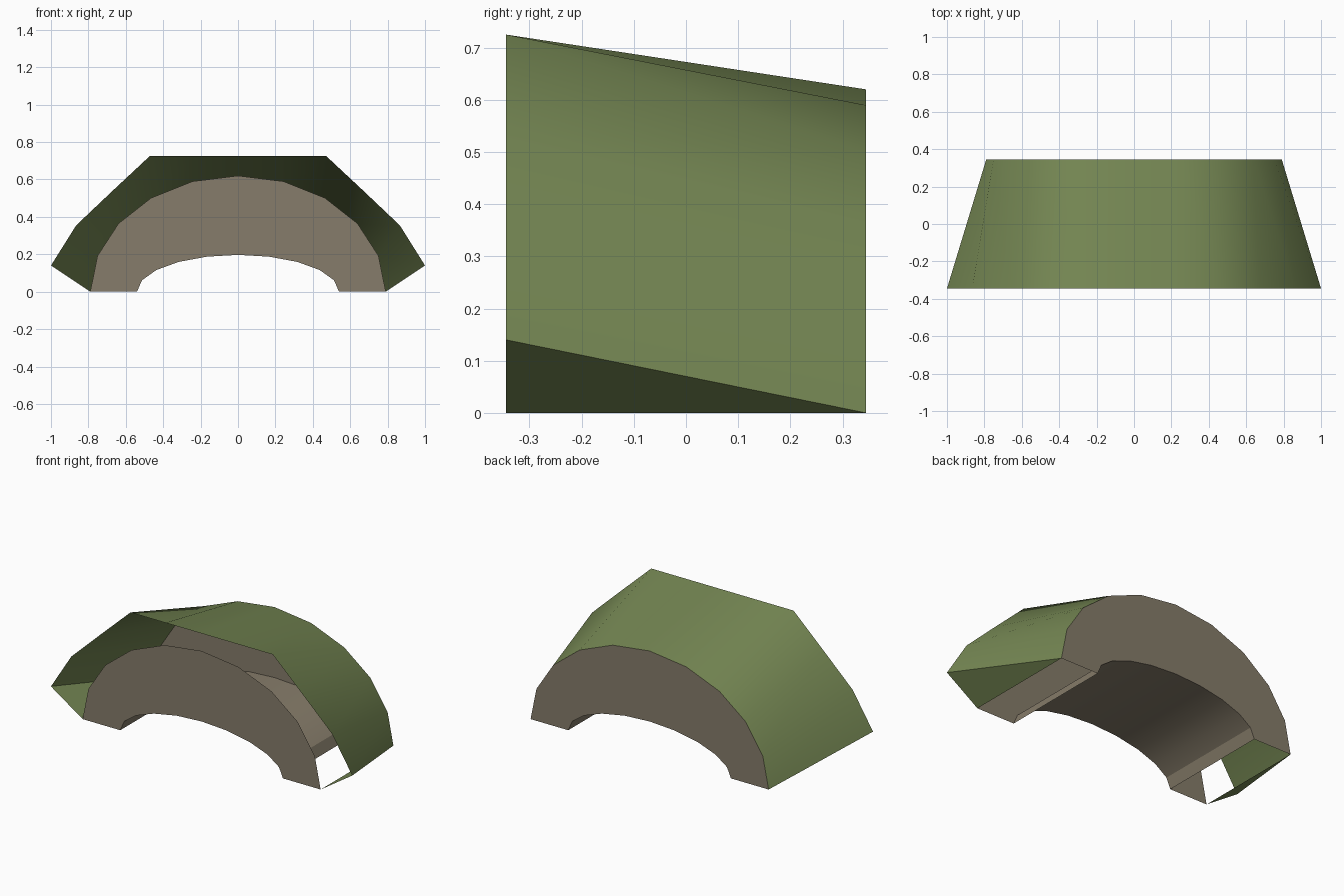
import bpy, math

if "Cube" in bpy.data.objects:
    bpy.data.objects.remove(bpy.data.objects["Cube"])

D = 0.345      # half depth
STEPS = 10     # segments around the half arch


def material(name, rgb):
    m = bpy.data.materials.new(name)
    m.diffuse_color = (*rgb, 1)
    m.use_nodes = True
    m.node_tree.nodes["Principled BSDF"].inputs["Base Color"].default_value = m.diffuse_color
    return m


green = material("olive_green", (0.18, 0.245, 0.088))
brown = material("stone_brown", (0.24, 0.203, 0.145))


def half_ellipse(a, b, y):
    """Arch profile running from the right foot to the left foot."""
    return [(a * math.cos(math.pi * i / STEPS), y, b * math.sin(math.pi * i / STEPS))
            for i in range(STEPS + 1)]


def loft(name, first, second, mat, extra=(), smooth=False):
    """Strip of quads between two profiles, plus optional extra faces."""
    n = len(first)
    faces = [(i, i + 1, n + i + 1, n + i) for i in range(n - 1)] + list(extra)
    mesh = bpy.data.meshes.new(name)
    mesh.from_pydata(first + second, [], faces)
    mesh.materials.append(mat)
    ob = bpy.data.objects.new(name, mesh)
    bpy.context.collection.objects.link(ob)
    if smooth:
        bpy.ops.object.select_all(action='DESELECT')
        ob.select_set(True)
        bpy.context.view_layer.objects.active = ob
        bpy.ops.object.shade_smooth_by_angle(angle=math.radians(30))
    return ob


outer_front, outer_back = half_ellipse(0.79, 0.62, -D), half_ellipse(0.79, 0.62, D)
inner_front, inner_back = half_ellipse(0.54, 0.197, -D), half_ellipse(0.54, 0.197, D)

# Flat arch panels at both ends and the tunnel lining between them
loft("front_panel", outer_front, inner_front, brown)
loft("back_panel", inner_back, outer_back, brown)
loft("tunnel_lining", inner_front, inner_back, brown, smooth=True)

# Flared hood: wide angular rim at the front, narrowing to the arch at the back
half_rim = [(1.0, 0.14), (0.865, 0.355), (0.67, 0.54), (0.472, 0.725), (0.24, 0.725)]
rim = ([(x, -D, z) for x, z in half_rim] + [(0, -D, 0.725)]
       + [(-x, -D, z) for x, z in reversed(half_rim)])
n = STEPS + 1
# Front foot corners close the hood underneath with one triangle per side
feet = [outer_front[0], outer_front[-1]]
gussets = [(0, n, 2 * n), (n - 1, 2 * n + 1, 2 * n - 1)]
loft("flared_hood", [*rim], outer_back + feet, green, gussets, smooth=True)

# Face the hood and lining normals the right way round
for name, axis_up in (("flared_hood", True), ("tunnel_lining", False)):
    mesh = bpy.data.objects[name].data
    if (mesh.polygons[STEPS // 2].normal.z > 0) != axis_up:
        mesh.flip_normals()
